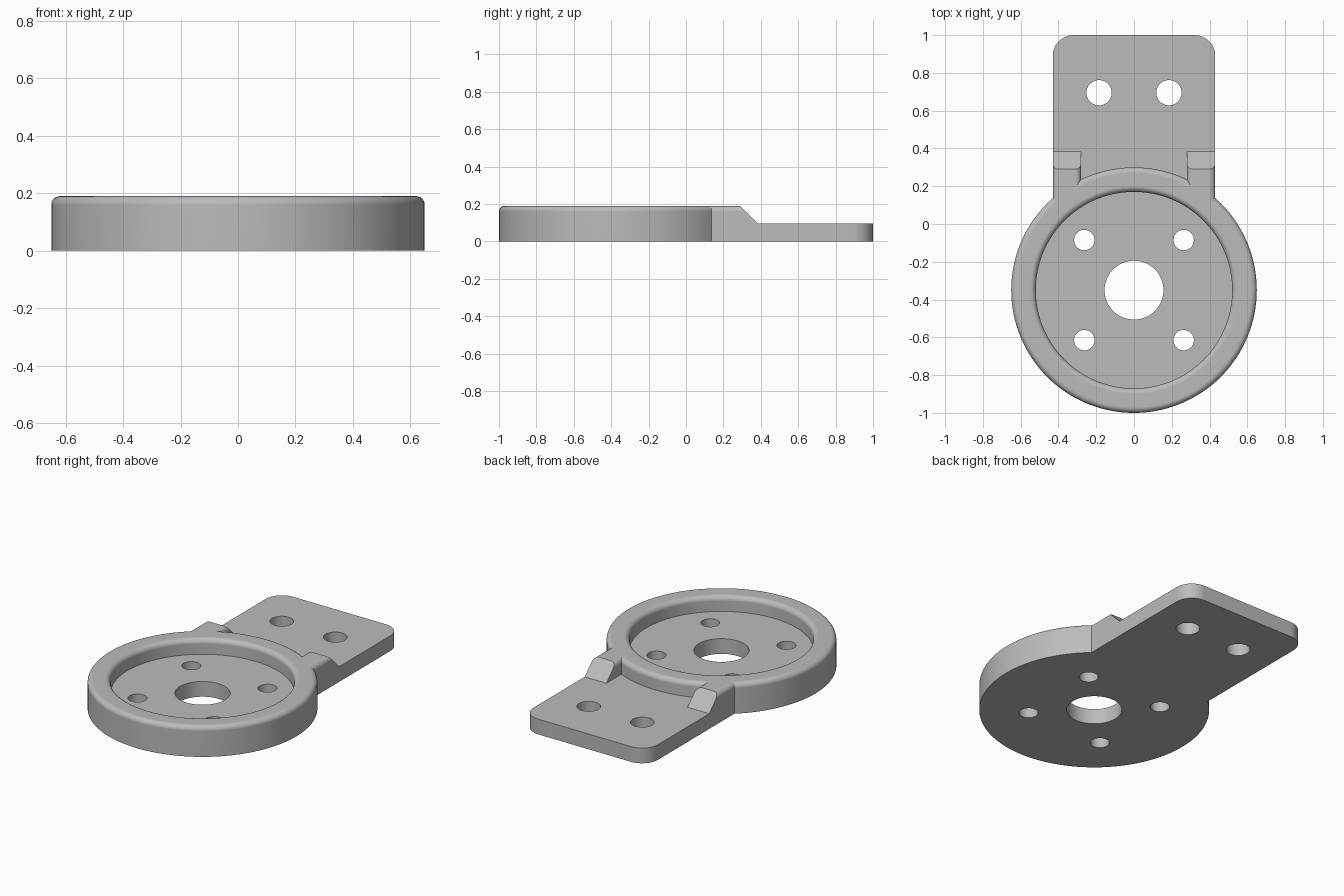
import bpy, bmesh
from math import sin, cos, pi, acos, radians

if "Cube" in bpy.data.objects:
    bpy.data.objects.remove(bpy.data.objects["Cube"])

CY, R, R_IN = -0.35, 0.65, 0.52      # ring centre and radii
H, T, F = 0.19, 0.095, 0.03          # full height, plate thickness, fillet
W = 0.43                             # half width of the plate

grey = bpy.data.materials.new("plain_grey")
grey.use_nodes = True
grey.diffuse_color = (0.5, 0.5, 0.5, 1)
grey.node_tree.nodes["Principled BSDF"].inputs["Base Color"].default_value = (0.5, 0.5, 0.5, 1)


def arc(cx, cy, r, a0, a1, n):
    return [(cx + r * cos(a0 + (a1 - a0) * i / n), cy + r * sin(a0 + (a1 - a0) * i / n))
            for i in range(n + 1)]


def make_object(name, bm):
    bmesh.ops.recalc_face_normals(bm, faces=bm.faces)
    mesh = bpy.data.meshes.new(name)
    bm.to_mesh(mesh)
    bm.free()
    mesh.materials.append(grey)
    obj = bpy.data.objects.new(name, mesh)
    bpy.context.collection.objects.link(obj)
    return obj


def loft(name, start, end):
    """Solid between two matching outlines."""
    bm = bmesh.new()
    a = [bm.verts.new(p) for p in start]
    b = [bm.verts.new(p) for p in end]
    bm.faces.new(a)
    bm.faces.new(b)
    for i in range(len(a)):
        j = (i + 1) % len(a)
        bm.faces.new((a[i], a[j], b[j], b[i]))
    return make_object(name, bm)


def prism(name, outline, z0, z1):
    return loft(name, [(x, y, z0) for x, y in outline], [(x, y, z1) for x, y in outline])


def combine(target, other, operation):
    mod = target.modifiers.new(operation, 'BOOLEAN')
    mod.operation, mod.solver, mod.object = operation, 'EXACT', other
    bpy.context.view_layer.objects.active = target
    bpy.ops.object.modifier_apply(modifier=mod.name)
    bpy.data.objects.remove(other)


# Round cup: stacked rings from the underside, over the filleted rim, to the floor
profile = [(R, 0)] + arc(R - F, H - F, F, 0, pi / 2, 6)
profile += arc(R_IN + F, H - F, F, pi / 2, pi, 6) + [(R_IN, T)]
SEG = 128
bm = bmesh.new()
rings = [[bm.verts.new((r * cos(2 * pi * i / SEG), CY + r * sin(2 * pi * i / SEG), z))
          for i in range(SEG)] for r, z in profile]
bm.faces.new(rings[0])
bm.faces.new(rings[-1])
for low, high in zip(rings, rings[1:]):
    for i in range(SEG):
        j = (i + 1) % SEG
        bm.faces.new((low[i], low[j], high[j], high[i]))
body = make_object("mounting_bracket", bm)

# Flat plate with rounded far corners, its near edge hidden inside the ring wall
C = 0.11
a = acos(W / 0.6)
outline = arc(0, CY, 0.6, pi - a, a, 24)
outline += arc(W - C, 1 - C, C, 0, pi / 2, 12) + arc(C - W, 1 - C, C, pi / 2, pi, 12)
combine(body, prism("plate", outline, 0, T), 'UNION')

# Two shoulder ribs with rounded tops and sloped ends
for side in (1, -1):
    section = [(0.28, 0.05), (W, 0.05)]
    section += arc(W - F, H - F, F, 0, pi / 2, 6) + arc(0.28 + F, H - F, F, pi / 2, pi, 6)
    rib = loft("rib", [(side * x, 0.125, z) for x, z in section],
               [(side * x, 0.385 - (z - T), z) for x, z in section])
    combine(body, rib, 'UNION')

# Through holes: centre bore, four ring screws, two plate screws
holes = [(0, CY, 0.156)]
for side in (1, -1):
    holes += [(side * 0.263, CY + dy, 0.054) for dy in (0.265, -0.265)]
    holes.append((side * 0.185, 0.695, 0.067))
for x, y, r in holes:
    combine(body, prism("hole", arc(x, y, r, 0, 2 * pi, 48)[:-1], -0.1, 0.3), 'DIFFERENCE')

# Smooth curved walls, crisp edges, clean flat faces
bpy.ops.object.select_all(action='DESELECT')
body.select_set(True)
bpy.context.view_layer.objects.active = body
bpy.ops.object.shade_smooth_by_angle(angle=radians(30))
weighted = body.modifiers.new("flat_faces", 'WEIGHTED_NORMAL')
weighted.keep_sharp = True
